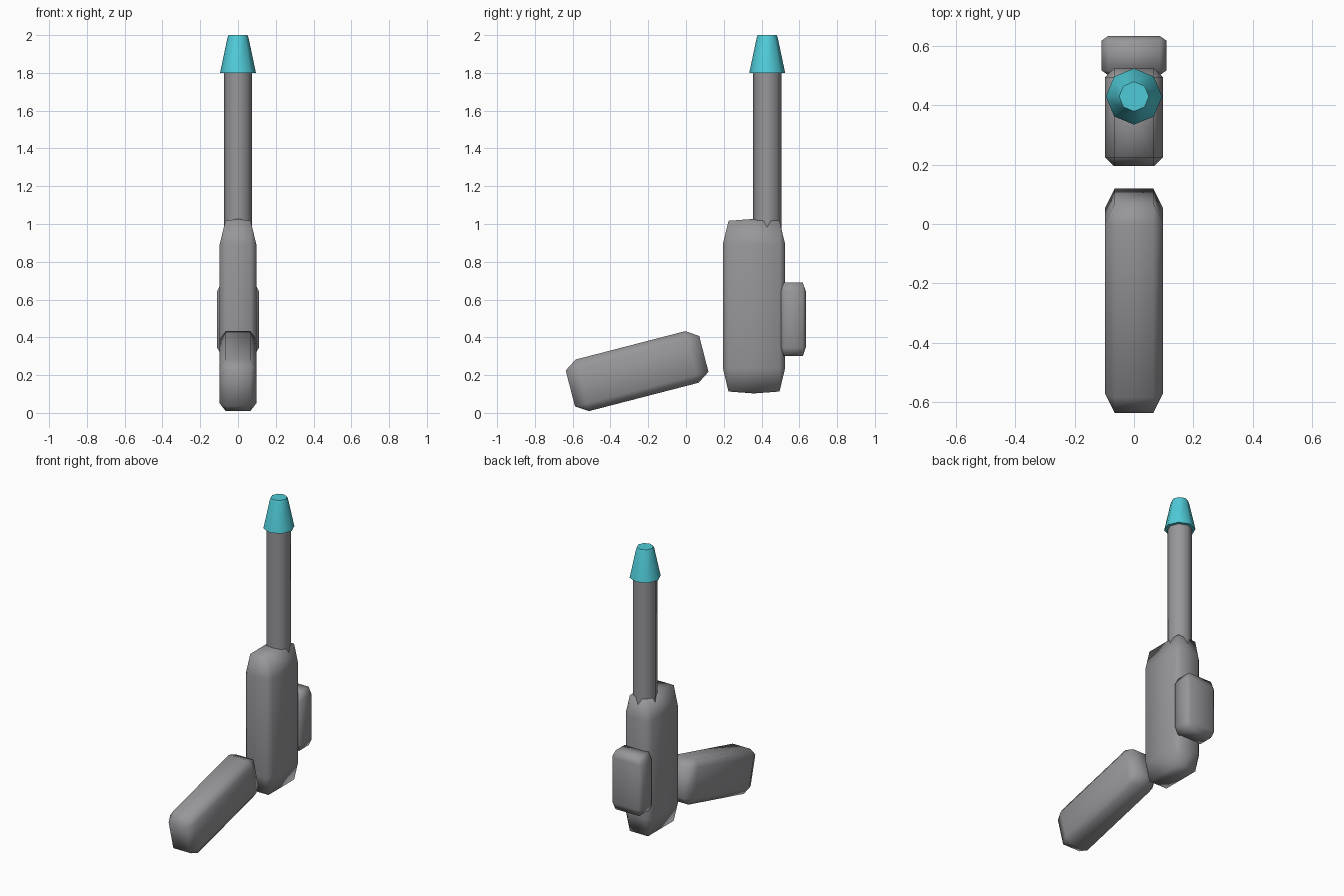
import bpy, bmesh, math
from mathutils import Vector
from itertools import product

cube = bpy.data.objects.get("Cube")
if cube:
    bpy.data.objects.remove(cube, do_unlink=True)


def material(name, rgb):
    mat = bpy.data.materials.new(name)
    mat.use_nodes = True
    mat.diffuse_color = (*rgb, 1)
    mat.node_tree.nodes["Principled BSDF"].inputs["Base Color"].default_value = (*rgb, 1)
    return mat


grey = material("grey plastic", (0.31, 0.305, 0.32))
teal = material("teal tip", (0.08, 0.60, 0.69))


def finish(name, bm, mat, angle):
    bmesh.ops.recalc_face_normals(bm, faces=bm.faces)
    mesh = bpy.data.meshes.new(name)
    bm.to_mesh(mesh)
    bm.free()
    obj = bpy.data.objects.new(name, mesh)
    bpy.context.collection.objects.link(obj)
    mesh.materials.append(mat)
    bpy.ops.object.select_all(action="DESELECT")
    obj.select_set(True)
    bpy.context.view_layer.objects.active = obj
    bpy.ops.object.shade_smooth_by_angle(angle=math.radians(angle))
    return obj


def chamfered_block(name, centre, half, inset, bulge=0, tilt=0):
    """Box whose edges and corners are cut back by a separate inset per axis."""
    bm = bmesh.new()
    for signs in product((-1, 1), repeat=3):
        for outer in range(3):
            bm.verts.new([s * (half[i] - (0 if i == outer else inset[i]))
                          for i, s in enumerate(signs)])
    # Slightly domed ends
    if bulge:
        for s in (-1, 1):
            bm.verts.new((0, 0, s * (half[2] + bulge)))
    bmesh.ops.convex_hull(bm, input=bm.verts)
    bmesh.ops.dissolve_limit(bm, angle_limit=math.radians(1),
                             verts=bm.verts, edges=bm.edges)
    obj = finish(name, bm, grey, 80)
    obj.location = centre
    obj.rotation_euler.x = math.radians(tilt)
    return obj


def turned(name, profile, y, mat, angle):
    """Eight-sided closed solid from (radius, height) rings."""
    bm = bmesh.new()
    sides = 8
    rings = [[bm.verts.new((r * math.cos(k * math.tau / sides),
                            r * math.sin(k * math.tau / sides), z))
              for k in range(sides)] for r, z in profile]
    for low, high in zip(rings, rings[1:]):
        for k in range(sides):
            n = (k + 1) % sides
            bm.faces.new((low[k], low[n], high[n], high[k]))
    bm.faces.new(rings[0])
    bm.faces.new(rings[-1])
    obj = finish(name, bm, mat, angle)
    obj.location.y = y
    return obj


# Upright body with the smaller block on its back
chamfered_block("body", (0, 0.36, 0.565), (0.097, 0.165, 0.452),
                (0.03, 0.03, 0.125), bulge=0.01)
chamfered_block("back_block", (0, 0.568, 0.495), (0.11, 0.066, 0.195),
                (0.023, 0.016, 0.045))

# Tilted block in front of the body
chamfered_block("front_block", (0, -0.259, 0.221), (0.097, 0.365, 0.141),
                (0.032, 0.065, 0.043), tilt=14.5)

# Barrel and flared tip
turned("barrel", [(0.075, 0.9), (0.075, 1.84)], 0.43, grey, 60)
turned("barrel_tip", [(0.095, 1.8), (0.056, 1.985), (0.05, 2.0)], 0.43, teal, 60)
